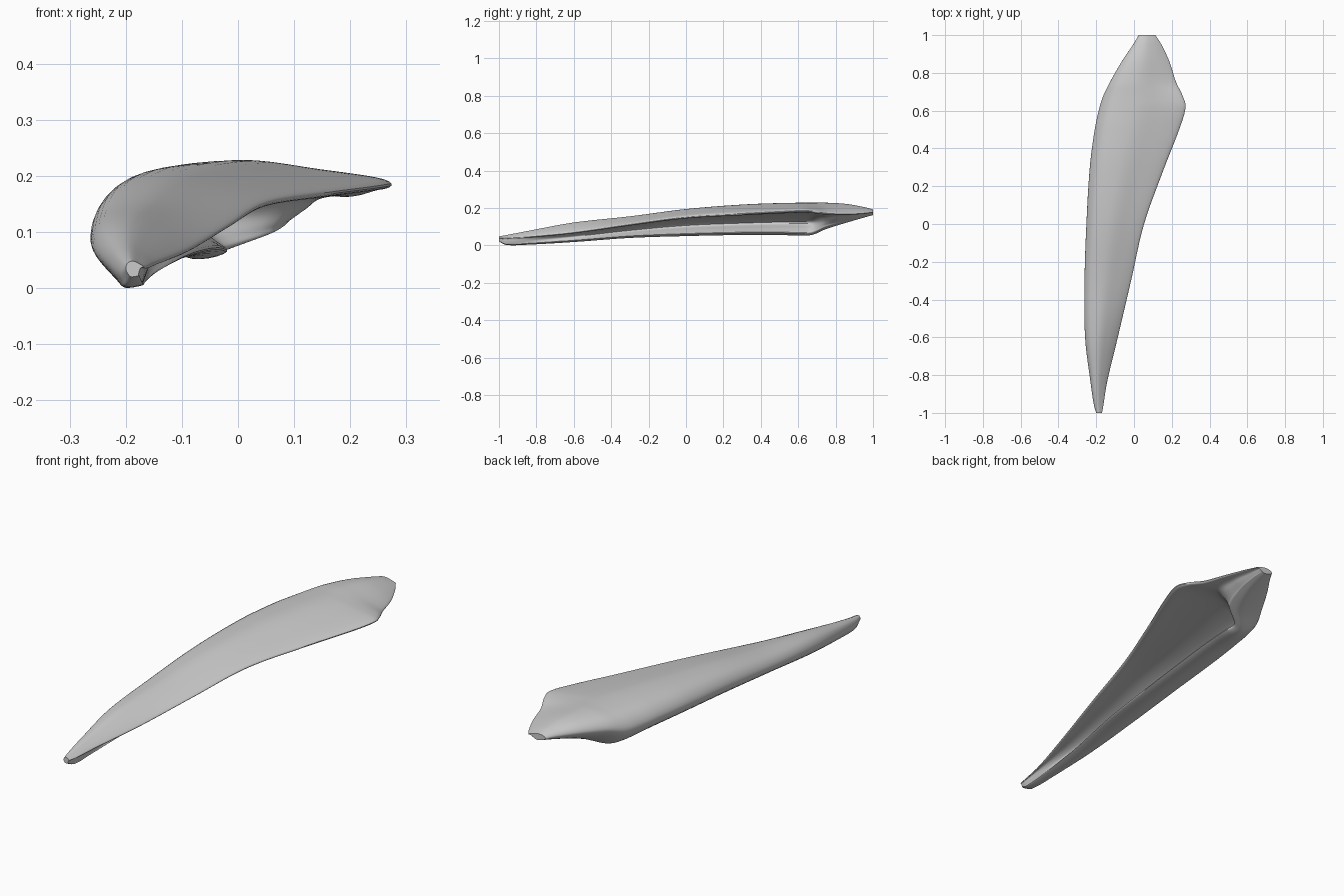
import bpy, bmesh
from mathutils import Vector

if "Cube" in bpy.data.objects:
    bpy.data.objects.remove(bpy.data.objects["Cube"])

# Stations along the bone:
# y, left x, right x, bottom z, top z, right-edge z, keel x, lip x, groove x
STATIONS = [
    (-1.00, -.200, -.170, .020, .048, .038, -.190, -.178, -.176),
    (-0.96, -.212, -.163, .002, .055, .038, -.198, -.172, -.168),
    (-0.84, -.230, -.145, .004, .078, .046, -.202, -.168, -.163),
    (-0.60, -.259, -.090, .018, .122, .070, -.198, -.150, -.165),
    (-0.30, -.262, -.022, .040, .155, .112, -.175, -.110, -.160),
    (0.00, -.252, .045, .050, .194, .152, -.140, -.080, -.150),
    (0.30, -.234, .150, .056, .218, .170, -.110, -.050, -.135),
    (0.50, -.208, .226, .056, .226, .180, -.090, -.030, -.115),
    (0.62, -.182, .260, .052, .228, .185, -.080, -.020, -.095),
    (0.68, -.162, .245, .058, .228, .182, -.065, -.022, -.060),
    (0.75, -.128, .215, .088, .228, .172, .000, .060, .095),
    (0.86, -.065, .182, .122, .221, .168, .045, .090, .120),
    (0.95, -.005, .142, .148, .205, .172, .060, .090, .105),
    (1.00, .025, .112, .162, .192, .177, .065, .080, .092),
]
AROUND, ALONG = 5, 6


def mix(a, b, t):
    return a + (b - a) * t


def catmull(p0, p1, p2, p3, t):
    return 0.5 * (2 * p1 + (p2 - p0) * t + (2 * p0 - 5 * p1 + 4 * p2 - p3) * t * t
                  + (3 * p1 - p0 - 3 * p2 + p3) * t ** 3)


def section(s):
    """C-shaped cross-section: thin wing, domed top, left wall, keel, lip, groove."""
    y, xl, xr, zb, zt, zr, xk, xp, xg = s
    h = zt - zb
    xc, zl = mix(xl, xr, .42), mix(zb, zt, .52)
    zg = mix(zb, zr, .55)
    e = .05 * h
    pts = [(xr, zr + e), (mix(xc, xr, .55), mix(zt, zr, .38)), (xc, zt),
           (mix(xl, xc, .28), mix(zt, zl, .26)), (xl, zl),
           (mix(xl, xk, .38), mix(zl, zb, .62)), (xk, zb),
           (xp, zb + .07 * h), (mix(xp, xg, .35), mix(zb, zg, .5)), (xg, zg),
           (mix(xg, xr, .3), mix(zg, zr, .62)),
           (mix(xg, xr, .7), mix(zg, zr, .82)), (xr, zr - e)]
    n = len(pts)
    v = [Vector((x, y, z)) for x, z in pts]
    return [catmull(v[i - 1], v[i], v[(i + 1) % n], v[(i + 2) % n], k / AROUND)
            for i in range(n) for k in range(AROUND)]


# Interpolate the stations lengthwise
secs = [section(s) for s in STATIONS]
rings = []
last = len(secs) - 1
for i in range(last):
    a, b, c, d = (secs[max(i - 1, 0)], secs[i], secs[i + 1], secs[min(i + 2, last)])
    y0, y1, y2, y3 = a[0].y, b[0].y, c[0].y, d[0].y
    for k in range(ALONG):
        t = k / ALONG
        ring = []
        for p0, p1, p2, p3 in zip(a, b, c, d):
            # tangents scaled for uneven spacing
            m1 = (p2 - p0) * ((y2 - y1) / (y2 - y0))
            m2 = (p3 - p1) * ((y2 - y1) / (y3 - y1))
            ring.append(p1 * (2*t**3 - 3*t*t + 1) + m1 * (t**3 - 2*t*t + t)
                        + p2 * (3*t*t - 2*t**3) + m2 * (t**3 - t*t))
        rings.append(ring)
rings.append(secs[-1])

# Bone shaft skin with capped ends
bm = bmesh.new()
grid = [[bm.verts.new(p) for p in ring] for ring in rings]
for r0, r1 in zip(grid, grid[1:]):
    for j in range(len(r0)):
        k = (j + 1) % len(r0)
        bm.faces.new((r0[j], r0[k], r1[k], r1[j]))
bm.faces.new(grid[0])
bm.faces.new(grid[-1])
bmesh.ops.recalc_face_normals(bm, faces=bm.faces)
mesh = bpy.data.meshes.new("bone_shaft")
bm.to_mesh(mesh)
bm.free()
bone = bpy.data.objects.new("bone_shaft", mesh)
bpy.context.collection.objects.link(bone)
bpy.context.view_layer.objects.active = bone
bone.select_set(True)
bpy.ops.object.shade_smooth_by_angle(angle=0.8)
